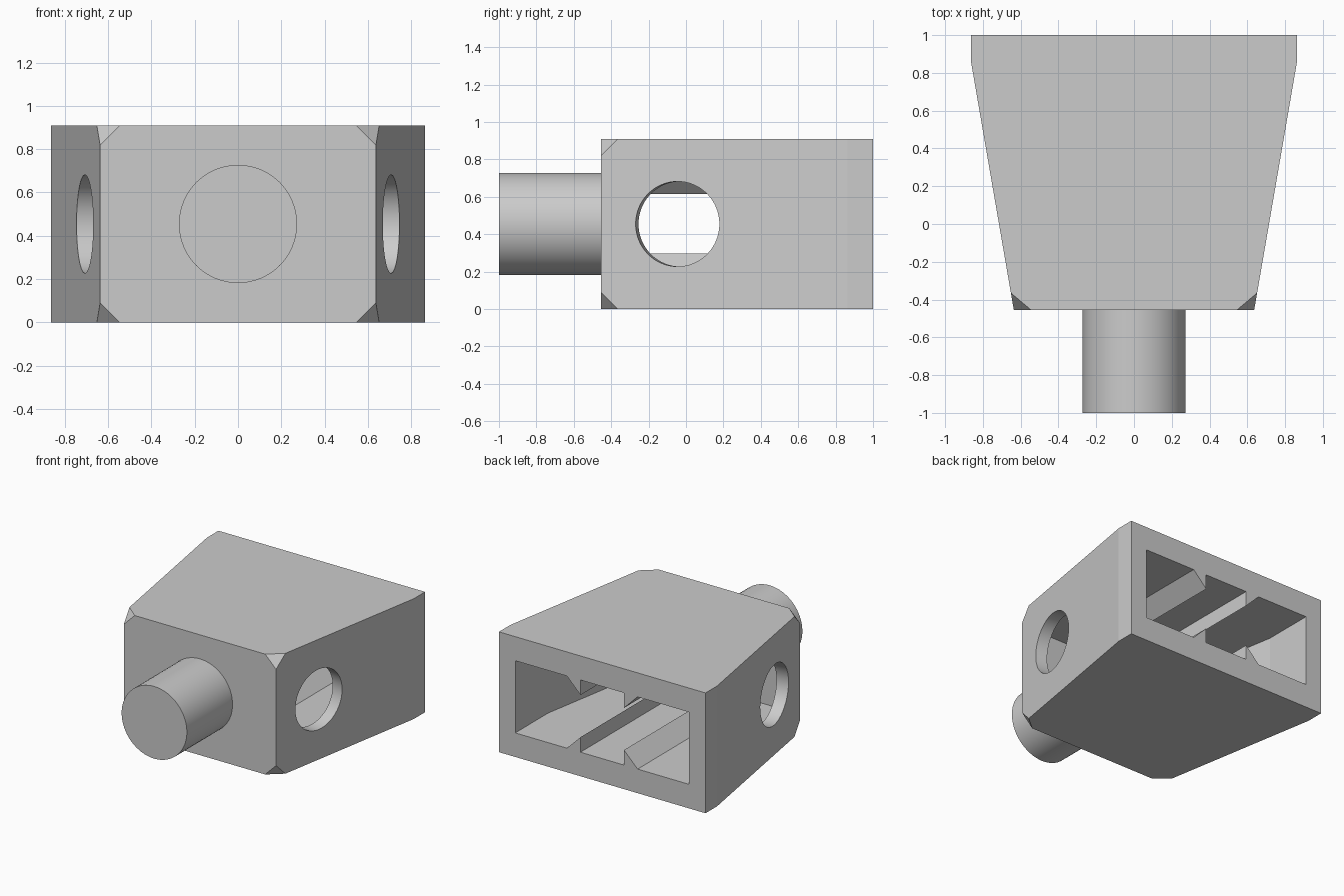
import bpy
import bmesh
import math
from mathutils import Matrix, Vector

U = 1 / 11                       # base module of the part
MID = 5 * U                      # height of the pin and hole axes

if "Cube" in bpy.data.objects:
    bpy.data.objects.remove(bpy.data.objects["Cube"])

grey = bpy.data.materials.new("light grey")
grey.use_nodes = True
colour = (0.6, 0.6, 0.6, 1)
grey.diffuse_color = colour
grey.node_tree.nodes["Principled BSDF"].inputs["Base Color"].default_value = colour


def add_object(name, bm):
    bmesh.ops.recalc_face_normals(bm, faces=bm.faces)
    mesh = bpy.data.meshes.new(name)
    bm.to_mesh(mesh)
    bm.free()
    mesh.materials.append(grey)
    obj = bpy.data.objects.new(name, mesh)
    bpy.context.collection.objects.link(obj)
    return obj


def prism(points, direction):
    """Closed prism from a flat outline pushed along a direction."""
    bm = bmesh.new()
    face = bm.faces.new([bm.verts.new(p) for p in points])
    extruded = bmesh.ops.extrude_face_region(bm, geom=[face], use_keep_orig=True)
    moved = [g for g in extruded["geom"] if isinstance(g, bmesh.types.BMVert)]
    bmesh.ops.translate(bm, verts=moved, vec=direction)
    return bm


def mirrored_outline(half, z):
    """Outline symmetric in x, from its +x half."""
    return [(x, y, z) for x, y in half] + [(-x, y, z) for x, y in reversed(half)]


def cylinder(radius, depth, matrix):
    bm = bmesh.new()
    bmesh.ops.create_cone(bm, cap_ends=True, segments=64, radius1=radius,
                          radius2=radius, depth=depth, matrix=matrix)
    return bm


def select_only(obj):
    bpy.ops.object.select_all(action="DESELECT")
    obj.select_set(True)
    bpy.context.view_layer.objects.active = obj


def cut(obj, cutter):
    cutter.hide_render = True
    mod = obj.modifiers.new("cut", "BOOLEAN")
    mod.operation = "DIFFERENCE"
    mod.solver = "EXACT"
    mod.object = cutter
    select_only(obj)
    bpy.ops.object.modifier_apply(modifier=mod.name)
    bpy.data.objects.remove(cutter)


# Tapered block with clipped front corners
front, bend, back = -5 * U, 9.5 * U, 11 * U
slope = 2.5 * U / (bend - front)
angle = math.atan(slope)
outer = [(7 * U, front), (9.5 * U, bend), (9.5 * U, back)]
bm = prism(mirrored_outline(outer, 0), (0, 0, 10 * U))
corners = [v for v in bm.verts if v.co.y < front + 0.01]
bmesh.ops.bevel(bm, geom=corners, offset=U, segments=1, affect="VERTICES")
body = add_object("body", bm)


def side_x(y):
    return 7 * U + (y - front) * slope


# Cavity open at the back, its walls following the taper
wall = U / math.cos(angle)
inner_front = front + U
inner_bend = front + (U + wall) / slope
inner = [(side_x(inner_front) - wall, inner_front),
         (8 * U, inner_bend), (8 * U, back + U)]
cut(body, add_object("cavity_cutter",
                     prism(mirrored_outline(inner, 2 * U), (0, 0, 6 * U))))

# Round holes square to the slanted sides
hole_y = -0.5 * U
for side in (1, -1):
    axis = Vector((side * math.cos(angle), -math.sin(angle), 0))
    place = Matrix.Translation((side * side_x(hole_y), hole_y, MID))
    turn = axis.to_track_quat("Z", "Y").to_matrix().to_4x4()
    cut(body, add_object("hole_cutter", cylinder(2.5 * U, 4 * U, place @ turn)))

# Wedge rails along the floor and ceiling of the cavity
rail = 1.25 * U
for side, side_name in ((1, "left"), (-1, "right")):
    for up, level_name in ((1, "lower"), (-1, "upper")):
        base = MID - up * 3 * U
        x = side * 2 * U
        outline = [(x, inner_front, base), (x, inner_front, base + up * rail),
                   (x + side * rail, inner_front, base)]
        add_object(f"{level_name}_{side_name}_rail",
                   prism(outline, (0, back - inner_front, 0)))

# Front pin
place = Matrix.Translation((0, -8 * U, MID)) @ Matrix.Rotation(math.pi / 2, 4, "X")
pin = add_object("front_pin", cylinder(3 * U, 6 * U, place))

for obj in (body, pin):
    select_only(obj)
    # Facets of the taper stay flat, round walls turn smooth
    bpy.ops.object.shade_smooth_by_angle(angle=math.radians(8))
